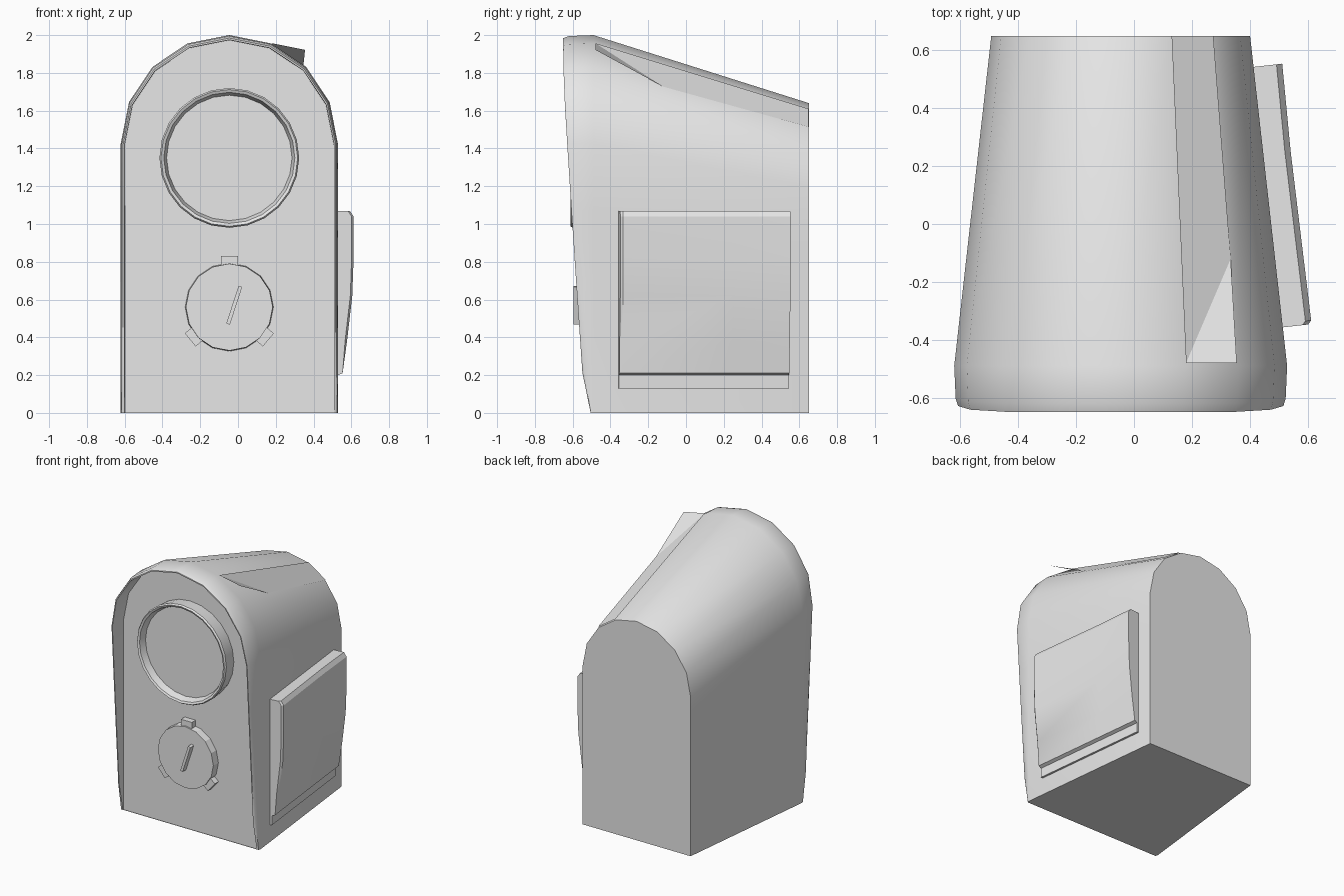
import bpy, bmesh, math
from mathutils import Vector, Matrix

cube = bpy.data.objects.get("Cube")
if cube:
    bpy.data.objects.remove(cube)

grey = bpy.data.materials.new("light grey")
grey.use_nodes = True
grey.diffuse_color = (0.8, 0.8, 0.8, 1)
grey.node_tree.nodes["Principled BSDF"].inputs["Base Color"].default_value = (0.8, 0.8, 0.8, 1)

CX = -0.046      # centre line of the housing
FACE = -0.5      # plane of the recessed front


def finish(name, bm, angle=35, recalc=True):
    if recalc:
        bmesh.ops.recalc_face_normals(bm, faces=bm.faces)
    mesh = bpy.data.meshes.new(name)
    bm.to_mesh(mesh)
    bm.free()
    mesh.materials.append(grey)
    obj = bpy.data.objects.new(name, mesh)
    bpy.context.collection.objects.link(obj)
    bpy.ops.object.select_all(action="DESELECT")
    obj.select_set(True)
    bpy.context.view_layer.objects.active = obj
    bpy.ops.object.shade_smooth_by_angle(angle=math.radians(angle))
    return obj


def loft(name, loops, angle=35):
    """Skin closed loops of equal length and cap both ends."""
    bm = bmesh.new()
    rings = [[bm.verts.new(p) for p in loop] for loop in loops]
    n = len(rings[0])
    for a, b in zip(rings, rings[1:]):
        for i in range(n):
            j = (i + 1) % n
            bm.faces.new((a[i], a[j], b[j], b[i]))
    bm.faces.new(rings[0])
    bm.faces.new(rings[-1])
    return finish(name, bm, angle)


def lathe(name, cz, profile, sides, angle=35):
    """Turn a (radius, y) profile about a front-to-back axis."""
    loops = []
    for r, y in profile:
        turns = [2 * math.pi * i / sides for i in range(sides)]
        loops.append([(CX + r * math.cos(t), y, cz + r * math.sin(t)) for t in turns])
    return loft(name, loops, angle)


def box(name, centre, size, turn):
    bm = bmesh.new()
    matrix = (Matrix.Translation(centre) @ Matrix.Rotation(turn, 4, "Y")
              @ Matrix.Diagonal((*size, 1)))
    bmesh.ops.create_cube(bm, size=1, matrix=matrix)
    return finish(name, bm)


def arch(r, shoulder, depth):
    """Round-topped outline; depth gives y from the height."""
    heights = [0, 0.15, 0.5, 0.75]
    right = [(r, h * shoulder) for h in heights]
    top = [(r * math.cos(math.pi * i / 8), shoulder + r * math.sin(math.pi * i / 8))
           for i in range(9)]
    left = [(-x, z) for x, z in reversed(right)]
    return [(CX + x, depth(z), z) for x, z in right + top + left]


def rim_depth(z):
    """Front edge of the hood leans forward as it rises."""
    steps = [(0, -0.505), (0.22, -0.55), (1.0, -0.602), (1.6, -0.64), (1.85, -0.65), (2.1, -0.65)]
    for (z0, y0), (z1, y1) in zip(steps, steps[1:]):
        if z <= z1:
            return y0 + (y1 - y0) * (z - z0) / (z1 - z0)
    return steps[-1][1]


# Housing: tapered arch with a thin hood around a recessed front
loft("housing", [
    arch(0.447, 1.193, lambda z: 0.65),
    arch(0.575, 1.425, lambda z: -0.49),
    arch(0.57, 1.425, lambda z: rim_depth(z) * 0.8 - 0.1),
    arch(0.562, 1.422, rim_depth),
    arch(0.555, 1.42, rim_depth),
    arch(0.553, 1.42, lambda z: FACE),
])

# Large round bezel with a sunken lens
lathe("round_bezel", 1.35, [
    (0.36, -0.48), (0.37, -0.6), (0.362, -0.612),
    (0.347, -0.605), (0.332, -0.555)], 24)

# Dial with three tabs and a pointer
lathe("dial", 0.56, [(0.235, -0.48), (0.23, -0.555)], 16, 20)
for label, degrees in (("top", 90), ("left", 320), ("right", 220)):
    a = math.radians(degrees)
    spot = (CX + 0.245 * math.cos(a), -0.52, 0.56 + 0.245 * math.sin(a))
    box(label + "_dial_tab", spot, (0.05, 0.05, 0.09), -a)
box("dial_pointer", (-0.02, -0.572, 0.57), (0.02, 0.046, 0.21), math.radians(18))

# Side door: profile of (outward, height) run along the slanted side
along = Vector((-0.112, 0.994, 0))
out = Vector((0.994, 0.112, 0))
start = Vector((0.514, -0.357, 0))
door = [(-0.03, 0.13), (0.016, 0.13), (0.016, 0.2), (0.04, 0.21),
        (0.065, 0.38), (0.093, 0.62), (0.1, 0.82), (0.1, 1.04), (0.08, 1.07), (-0.03, 1.07)]


def door_loop(distance, inset=0.0):
    return [start + along * distance + out * (d - inset if d > 0.05 else d) + Vector((0, 0, z))
            for d, z in door]


loft("side_door", [door_loop(0, 0.012), door_loop(0.013), door_loop(0.6, 0.005),
                   door_loop(0.905)], 25)

# Roof flap: thin sheet lying on the roof with one raised front corner
bm = bmesh.new()
flap = [bm.verts.new(p) for p in (
    (0.18, -0.48, 1.957), (0.355, -0.48, 1.922), (0.334, -0.12, 1.727),
    (0.274, 0.649, 1.514), (0.13, 0.649, 1.61))]
bm.faces.new(flap[:3])
bm.faces.new((flap[0], flap[2], flap[3], flap[4]))
bmesh.ops.recalc_face_normals(bm, faces=bm.faces)
if sum(f.normal.z for f in bm.faces) < 0:
    bmesh.ops.reverse_faces(bm, faces=bm.faces)
finish("roof_flap", bm, 20, recalc=False)
